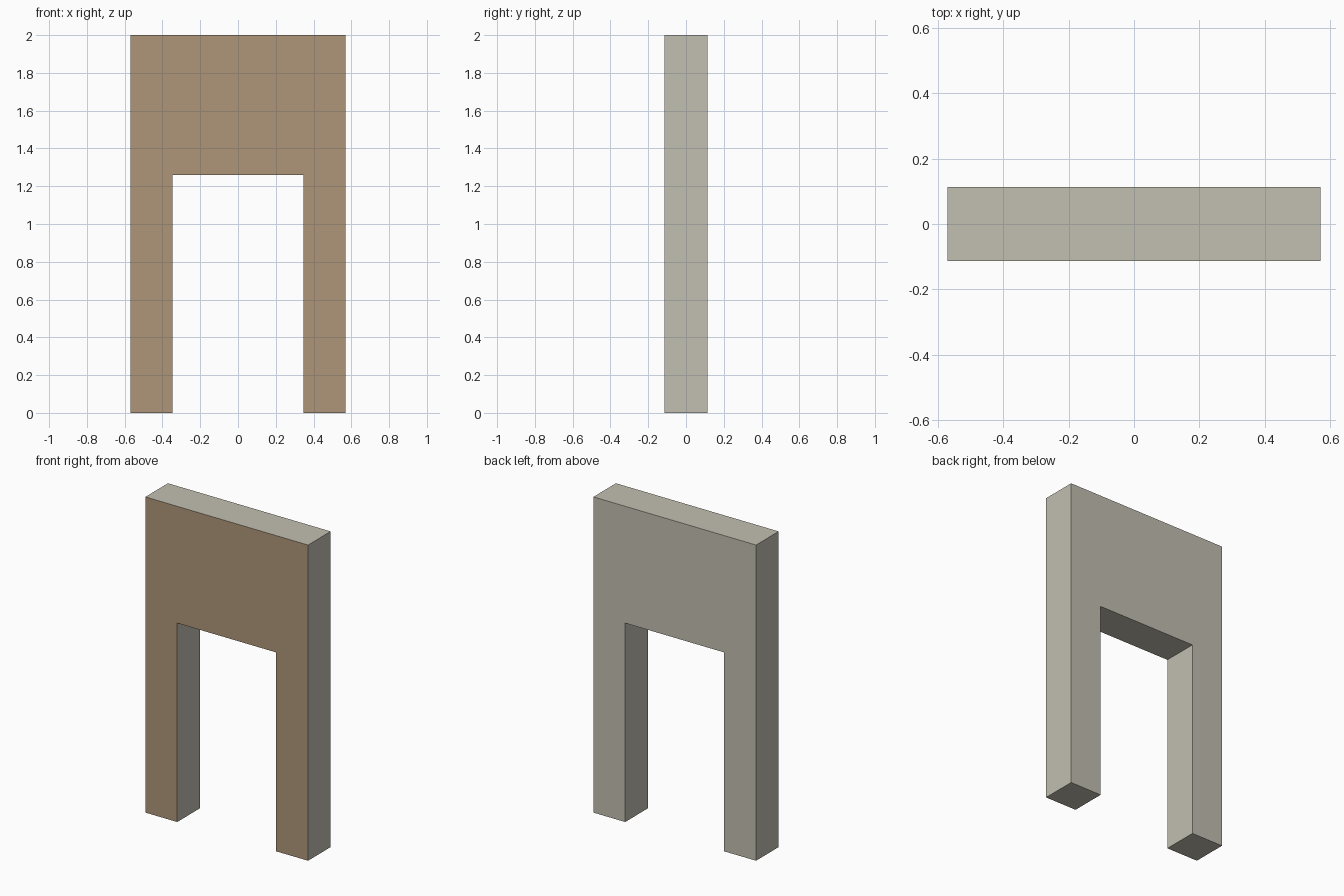
import bpy
import bmesh

if "Cube" in bpy.data.objects:
    bpy.data.objects.remove(bpy.data.objects["Cube"])

HALF_W, HALF_D, HEIGHT = 0.57, 0.113, 2.0
GAP_HALF, GAP_TOP = 0.347, 1.26


def material(name, colour):
    mat = bpy.data.materials.new(name)
    mat.diffuse_color = (*colour, 1)
    mat.use_nodes = True
    mat.node_tree.nodes["Principled BSDF"].inputs["Base Color"].default_value = mat.diffuse_color
    return mat


# Front outline: two legs joined by a deep top panel
right_half = [(GAP_HALF, GAP_TOP), (GAP_HALF, 0), (HALF_W, 0), (HALF_W, HEIGHT)]
outline = right_half + [(-x, z) for x, z in reversed(right_half)]

bm = bmesh.new()
front = bm.faces.new([bm.verts.new((x, -HALF_D, z)) for x, z in outline])

# Extrude the outline backwards to full thickness, keeping the front face
result = bmesh.ops.extrude_face_region(bm, geom=[front], use_keep_orig=True)
back_verts = [g for g in result["geom"] if isinstance(g, bmesh.types.BMVert)]
bmesh.ops.translate(bm, verts=back_verts, vec=(0, 2 * HALF_D, 0))
bmesh.ops.recalc_face_normals(bm, faces=bm.faces)

# Brown front, warm grey everywhere else
bm.normal_update()
for face in bm.faces:
    face.material_index = 1 if face.normal.y < -0.9 else 0

mesh = bpy.data.meshes.new("arch_frame")
bm.to_mesh(mesh)
bm.free()
mesh.materials.append(material("warm_grey", (0.54, 0.52, 0.44)))
mesh.materials.append(material("brown_front", (0.43, 0.30, 0.19)))

arch = bpy.data.objects.new("arch_frame", mesh)
bpy.context.collection.objects.link(arch)
